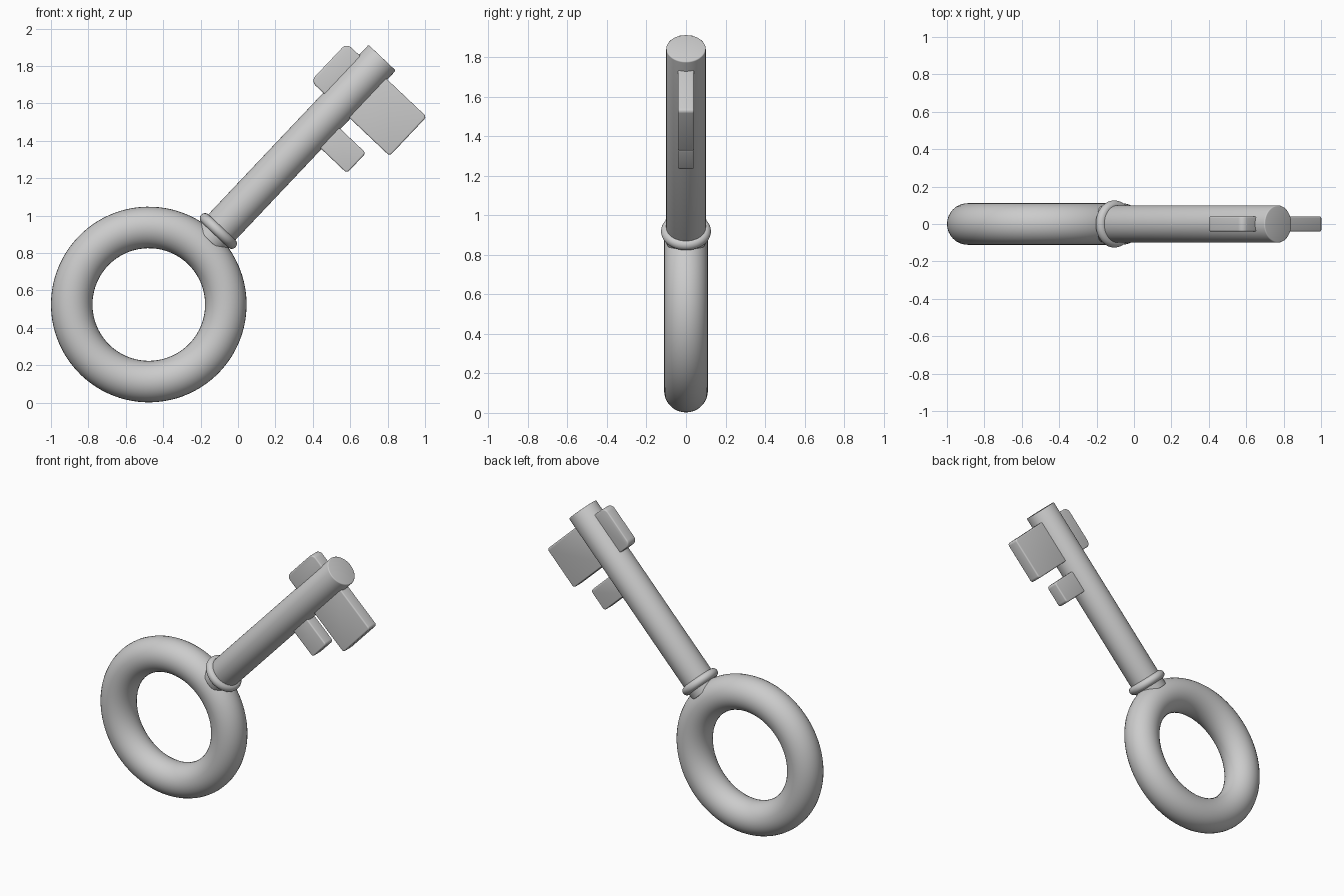
import bpy, bmesh, math
from mathutils import Matrix, Vector

if "Cube" in bpy.data.objects:
    bpy.data.objects.remove(bpy.data.objects["Cube"])

# Local frame: origin at ring centre, +X along the shaft, -Z towards the big teeth
FRAME = Matrix.Translation((-0.477, 0, 0.525)) @ Matrix.Rotation(math.radians(-46.6), 4, 'Y')


def finish(obj, name, local):
    obj.name = name
    obj.data.name = name
    obj.matrix_world = FRAME @ local
    bpy.ops.object.select_all(action='DESELECT')
    obj.select_set(True)
    bpy.context.view_layer.objects.active = obj
    bpy.ops.object.shade_smooth_by_angle(angle=math.radians(40))


def torus(name, major, minor, segs, local):
    bpy.ops.mesh.primitive_torus_add(major_radius=major, minor_radius=minor,
                                     major_segments=segs, minor_segments=32)
    finish(bpy.context.object, name, local)


def mesh_object(name, bm, local):
    mesh = bpy.data.meshes.new(name)
    bm.to_mesh(mesh)
    bm.free()
    obj = bpy.data.objects.new(name, mesh)
    bpy.context.collection.objects.link(obj)
    finish(obj, name, local)


def tooth(name, x0, x1, z0, z1, corner):
    """Plate with rounded outline corners and softened rims."""
    bm = bmesh.new()
    size = Matrix.Diagonal((x1 - x0, 0.08, z1 - z0, 1))
    bmesh.ops.create_cube(bm, size=1, matrix=size)
    upright = [e for e in bm.edges if abs((e.verts[0].co - e.verts[1].co).y) > 0.01]
    bmesh.ops.bevel(bm, geom=upright, offset=corner, segments=5, profile=0.5, affect='EDGES')
    rim = [e for e in bm.edges if abs(e.verts[0].co.y - e.verts[1].co.y) < 1e-5]
    bmesh.ops.bevel(bm, geom=rim, offset=0.008, segments=3, profile=0.5, affect='EDGES')
    mesh_object(name, bm, Matrix.Translation(((x0 + x1) / 2, 0, (z0 + z1) / 2)))


# Ring handle and collar
torus("ring_handle", 0.412, 0.111, 96, Matrix.Rotation(math.pi / 2, 4, 'X'))
along_x = Matrix.Rotation(math.pi / 2, 4, 'Y')
torus("collar", 0.098, 0.028, 64, Matrix.Translation((0.541, 0, 0)) @ along_x)

# Shaft with slightly softened end rims
start, end = 0.47, 1.816
bm = bmesh.new()
bmesh.ops.create_cone(bm, cap_ends=True, segments=64, radius1=0.1, radius2=0.1, depth=end - start)
rims = [e for e in bm.edges if abs(e.verts[0].co.z - e.verts[1].co.z) < 1e-5]
bmesh.ops.bevel(bm, geom=rims, offset=0.006, segments=3, profile=0.5, affect='EDGES')
mesh_object("shaft", bm, Matrix.Translation(((start + end) / 2, 0, 0)) @ along_x)

# Teeth
tooth("large_tooth", 1.462, 1.75, -0.39, -0.05, 0.018)
tooth("small_tooth", 1.238, 1.386, -0.287, -0.05, 0.018)
tooth("back_tooth", 1.463, 1.742, 0.05, 0.192, 0.035)
